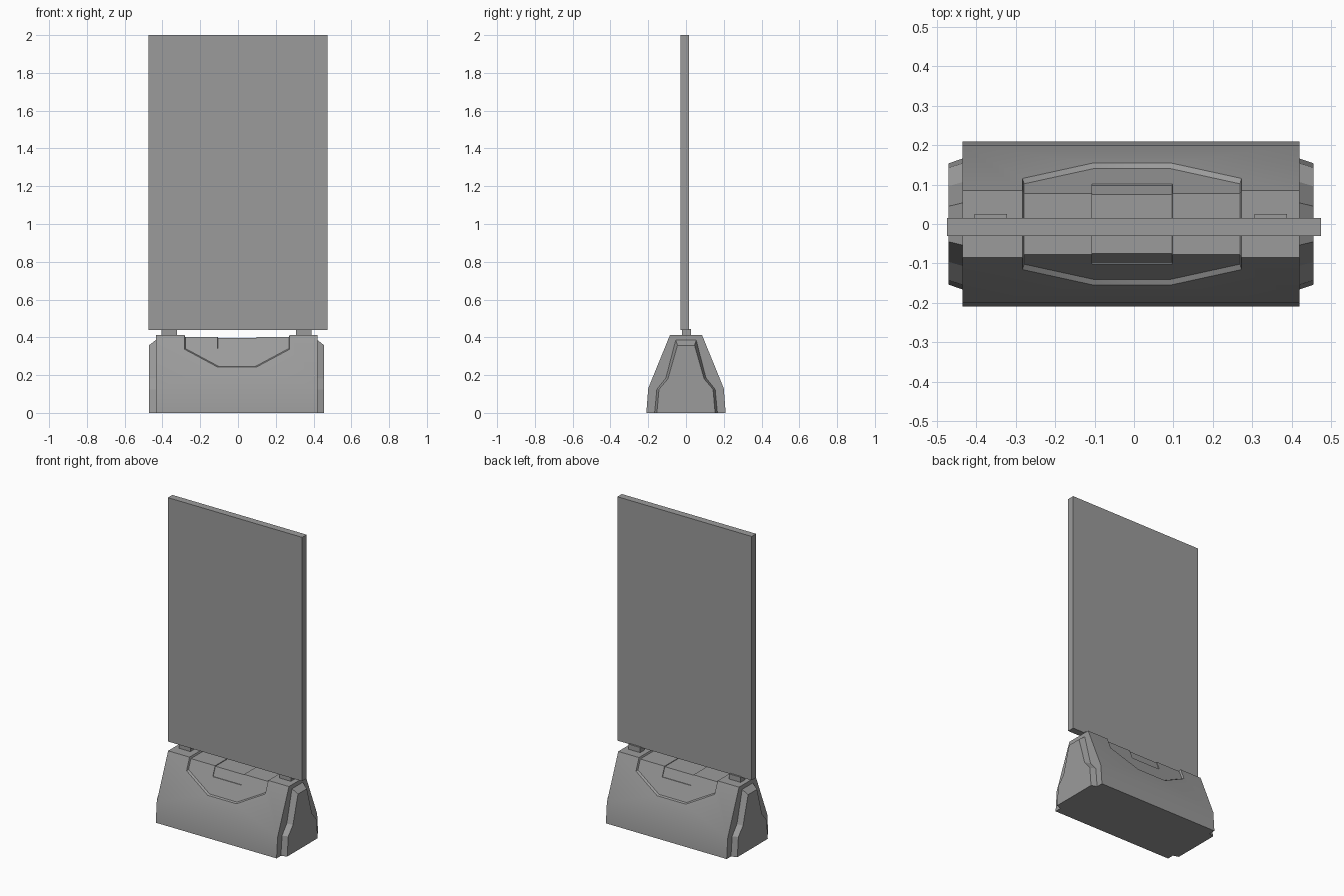
import bpy
import bmesh

cube = bpy.data.objects.get("Cube")
if cube:
    bpy.data.objects.remove(cube, do_unlink=True)

grey = bpy.data.materials.new("mid grey")
grey.use_nodes = True
colour = (0.33, 0.33, 0.33, 1)
grey.diffuse_color = colour
grey.node_tree.nodes["Principled BSDF"].inputs["Base Color"].default_value = colour

BODY_X = (-0.435, 0.42)
MID_X = sum(BODY_X) / 2
FOOT, KNEE, TOP = (0.21, 0), (0.2, 0.13), (0.085, 0.412)
SLOPE = (KNEE[0] - TOP[0]) / (TOP[1] - KNEE[1])


def make(name, verts, faces):
    bm = bmesh.new()
    vs = [bm.verts.new(v) for v in verts]
    for f in faces:
        bm.faces.new([vs[i] for i in f])
    bmesh.ops.recalc_face_normals(bm, faces=bm.faces)
    mesh = bpy.data.meshes.new(name)
    bm.to_mesh(mesh)
    bm.free()
    mesh.materials.append(grey)
    ob = bpy.data.objects.new(name, mesh)
    bpy.context.collection.objects.link(ob)
    return ob


def loft(name, ring_a, ring_b):
    """Solid between two matching rings of points."""
    n = len(ring_a)
    sides = [(i, (i + 1) % n, n + (i + 1) % n, n + i) for i in range(n)]
    return make(name, ring_a + ring_b, [range(n), range(n, 2 * n)] + sides)


def mirrored(x, half):
    """Symmetric section in the plane at x, from its +y half listed upwards."""
    return [(x, y, z) for y, z in half] + [(x, -y, z) for y, z in reversed(half)]


def box(name, x, y, z):
    ring = lambda h: [(x[0], y[0], h), (x[1], y[0], h), (x[1], y[1], h), (x[0], y[1], h)]
    return loft(name, ring(z[0]), ring(z[1]))


def saddle_layer(outline, depth, inset):
    """Outline wrapped over both slopes and the top, at a depth below them."""
    front = []
    for x, z in outline:
        x -= inset if x > MID_X else -inset
        z = TOP[1] - depth if z is None else z + inset
        y = KNEE[0] - 1.08 * depth - (z - KNEE[1]) * SLOPE
        front.append((x, -y, z))
    return front + [(x, -y, z) for x, y, z in front]


def cut_saddle(target, name, outline, floor, bevel):
    n = len(outline)
    inner = saddle_layer(outline, floor, bevel)
    outer = saddle_layer(outline, -0.02, -bevel)
    loop = list(range(n)) + list(range(2 * n - 1, n - 1, -1))
    caps = [range(n), range(n, 2 * n), (0, n - 1, 2 * n - 1, n)]
    faces = caps + [[i + 2 * n for i in f] for f in caps]
    for a, b in zip(loop, loop[1:] + loop[:1]):
        faces.append((a, b, b + 2 * n, a + 2 * n))
    cutter = make(name, inner + outer, faces)
    cutter.hide_render = True
    mod = target.modifiers.new(name, "BOOLEAN")
    mod.operation, mod.solver, mod.object = "DIFFERENCE", "EXACT", cutter
    bpy.context.view_layer.objects.active = target
    bpy.ops.object.modifier_apply(modifier=name)
    bpy.data.objects.remove(cutter, do_unlink=True)


# Base body with a bevelled recess and a shallow centre inlay
body = loft("base_body", *[mirrored(x, [FOOT, KNEE, TOP]) for x in BODY_X])
cut_saddle(body, "recess_cutter",
           [(-0.285, None), (-0.285, 0.335), (-0.108, 0.24),
            (0.098, 0.24), (0.275, 0.335), (0.275, None)], 0.011, 0.006)
cut_saddle(body, "inlay_cutter",
           [(-0.108, None), (-0.108, 0.34), (0.098, 0.34), (0.098, None)], 0.015, 0.001)
bpy.ops.object.select_all(action="DESELECT")
body.select_set(True)
bpy.context.view_layer.objects.active = body
bpy.ops.object.shade_smooth_by_angle(angle=0.4)

# Chamfered end caps
WIDE = [(0.168, 0), (0.156, 0.125), (0.108, 0.185), (0.055, 0.39)]
NARROW = [(0.154, 0), (0.143, 0.125), (0.096, 0.18), (0.045, 0.358)]
for name, side, root in (("right_end_cap", -1, BODY_X[0]), ("left_end_cap", 1, BODY_X[1])):
    loft(name, mirrored(root - side * 0.005, WIDE), mirrored(root + side * 0.036, NARROW))

# Sign panel on two pegs
box("sign_panel", (-0.475, 0.475), (-0.03, 0.015), (0.44, 2))
for name, x in (("right_peg", -0.405), ("left_peg", 0.306)):
    box(name, (x, x + 0.082), (-0.02, 0.026), (0.405, 0.445))
